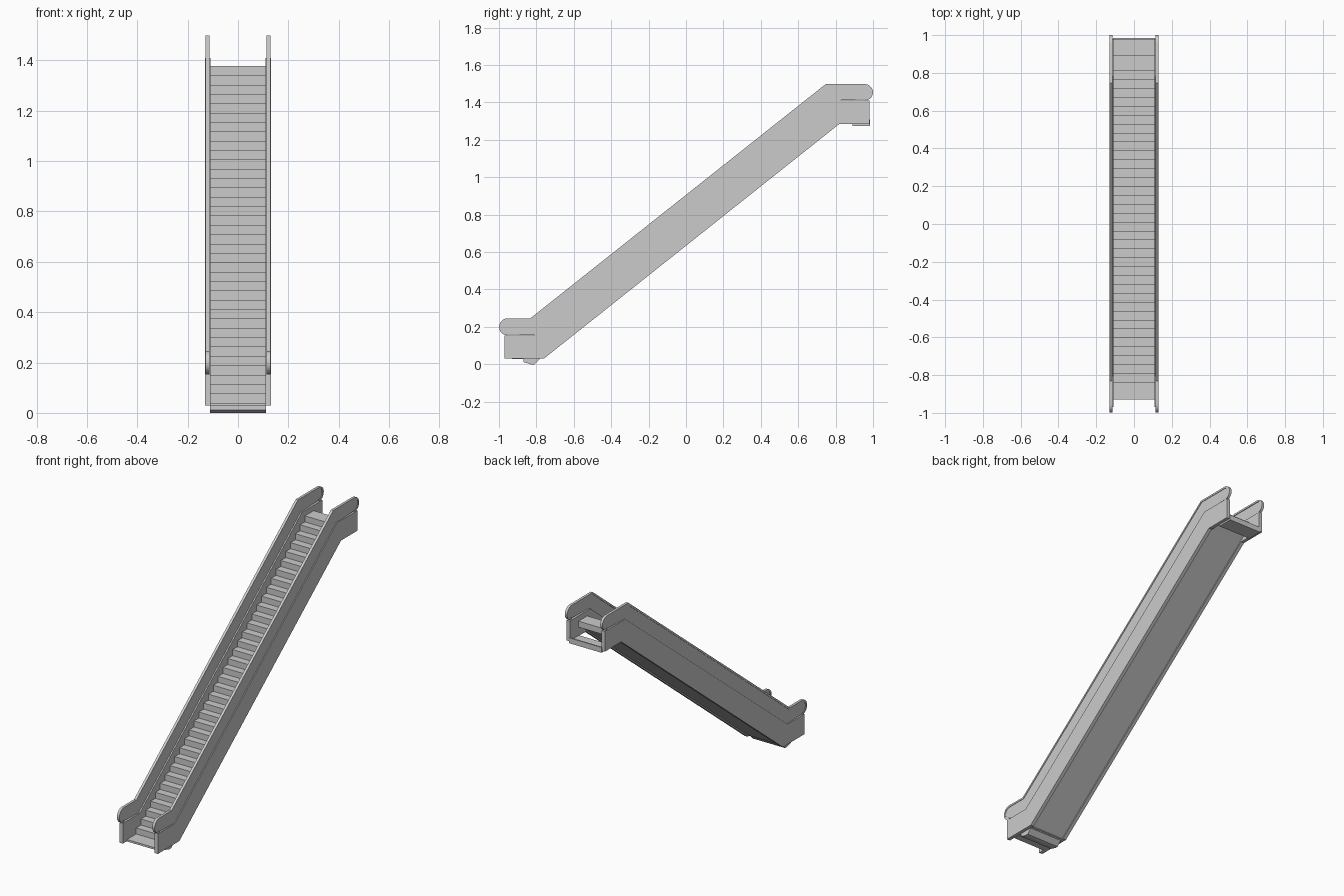
import bpy, bmesh, math
from mathutils import Vector

if "Cube" in bpy.data.objects:
    bpy.data.objects.remove(bpy.data.objects["Cube"])


def extrude_profile(name, pts, x0, x1, mirror=False):
    """Extrude a closed (y, z) outline along x, optionally mirrored to both sides."""
    bm = bmesh.new()
    face = bm.faces.new([bm.verts.new((x0, y, z)) for y, z in pts])
    ext = bmesh.ops.extrude_face_region(bm, geom=[face])
    moved = [v for v in ext["geom"] if isinstance(v, bmesh.types.BMVert)]
    bmesh.ops.translate(bm, verts=moved, vec=(x1 - x0, 0, 0))
    bmesh.ops.recalc_face_normals(bm, faces=bm.faces)
    me = bpy.data.meshes.new(name)
    bm.to_mesh(me)
    bm.free()
    ob = bpy.data.objects.new(name, me)
    bpy.context.collection.objects.link(ob)
    if mirror:
        ob.modifiers.new("both_sides", "MIRROR")
    return ob


def arc(cy, cz, r, a0, a1, n=10):
    return [(cy + r * math.cos(math.radians(a0 + (a1 - a0) * i / n)),
             cz + r * math.sin(math.radians(a0 + (a1 - a0) * i / n))) for i in range(n + 1)]


def rail_path(d):
    """Open outline of the balustrade, inset by d."""
    return (arc(-0.953, 0.2, 0.046 - d, 270, 90)
            + [(-0.832 + d * 0.35, 0.246 - d), (0.747 + d * 0.35, 1.498 - d)]
            + arc(0.956, 1.454, 0.044 - d, 90, -90))


# Side skirts
skirt = [(-0.97, 0.03), (-0.76, 0.03), (0.82, 1.285), (0.98, 1.285),
         (0.98, 1.41), (0.78, 1.41), (-0.805, 0.155), (-0.97, 0.155)]
extrude_profile("side_skirt", skirt, 0.109, 0.131, True)

# Balustrade panels
low_seam = [(0.78, 1.41), (-0.805, 0.155)]
extrude_profile("balustrade_panel", rail_path(0.006) + low_seam, 0.117, 0.126, True)

# Handrails wrapping the panel edge
extrude_profile("handrail", rail_path(0) + rail_path(0.011)[::-1], 0.113, 0.129, True)

# Staircase: sawtooth treads over a sloping underside
count = 35
y0, z0, y1, z1 = -0.84, 0.04, 0.81, 1.34
run, rise = (y1 - y0) / count, (z1 - z0) / count
stairs = [(y0, 0.03)]
for i in range(count + 1):
    y, z = y0 + run * i, z0 + rise * (i + 1)
    stairs += [(y, z), (y + run if i < count else 0.895, z)]
stairs += [(0.895, 1.34), (0.84, 1.31), (0.81, 1.287), (-0.765, 0.036)]
extrude_profile("steps", stairs, -0.111, 0.111)

# Landing plates at both ends
extrude_profile("lower_landing", [(-0.93, 0.028), (-0.78, 0.028), (-0.78, 0.04), (-0.93, 0.04)],
                -0.111, 0.111)
extrude_profile("upper_landing", [(0.89, 1.275), (0.985, 1.275), (0.985, 1.308), (0.976, 1.308),
                                  (0.976, 1.288), (0.89, 1.288)], -0.111, 0.111)

# Foot under the lower landing
extrude_profile("lower_foot", [(-0.87, 0.012), (-0.83, 0.0), (-0.81, 0.0), (-0.78, 0.03), (-0.87, 0.03)],
                -0.111, 0.111)

# Smooth the rounded rail ends
for ob in bpy.context.collection.objects:
    ob.select_set(ob.name.startswith(("handrail", "balustrade")))
    if ob.select_get():
        bpy.context.view_layer.objects.active = ob
bpy.ops.object.shade_smooth_by_angle(angle=math.radians(30))
